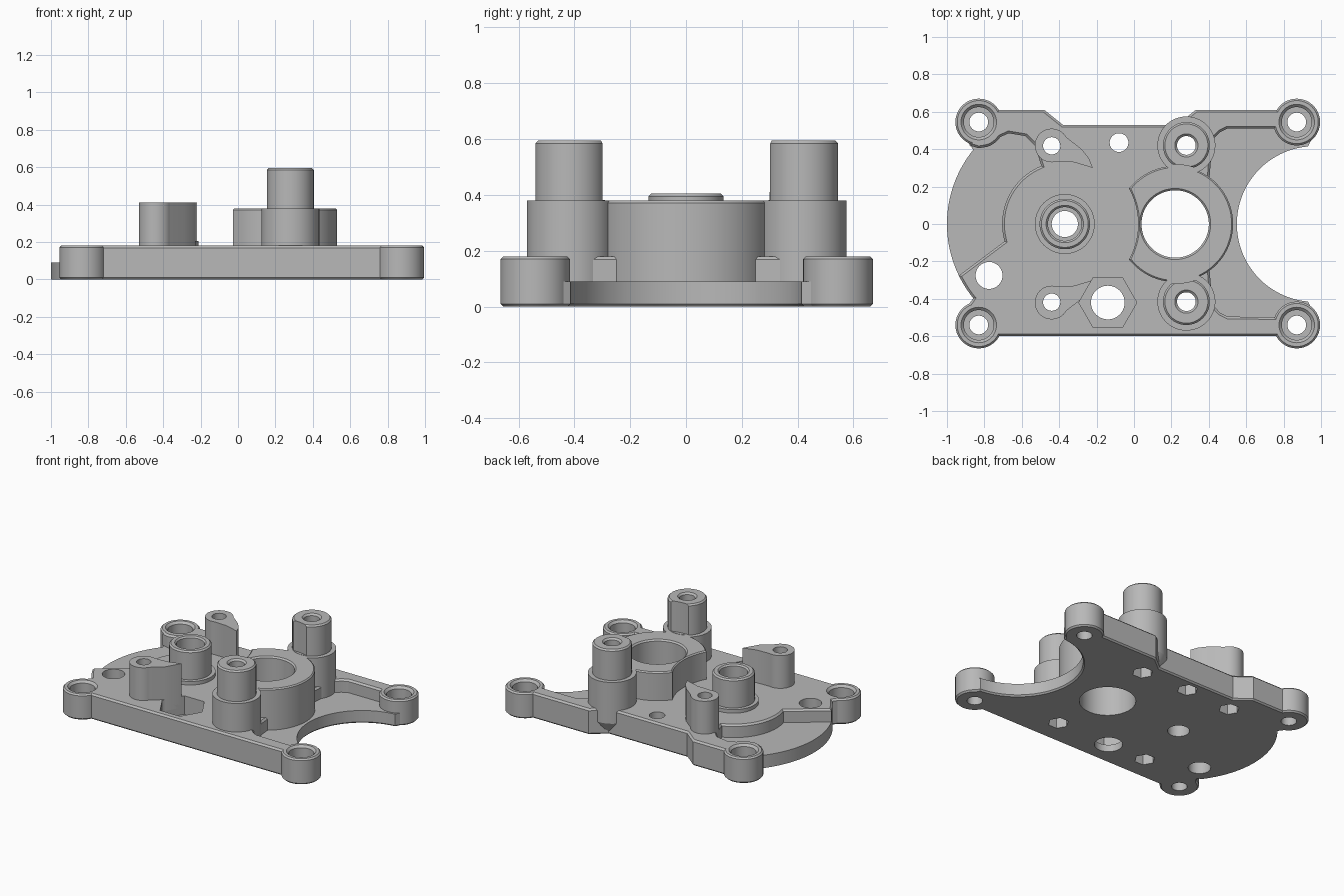
import bpy, bmesh
from math import cos, sin, pi, radians

if "Cube" in bpy.data.objects:
    bpy.data.objects.remove(bpy.data.objects["Cube"], do_unlink=True)

grey = bpy.data.materials.new("machined grey")
grey.use_nodes = True
grey.diffuse_color = (0.48, 0.48, 0.48, 1)
grey.node_tree.nodes["Principled BSDF"].inputs["Base Color"].default_value = (0.48, 0.48, 0.48, 1)


def arc(cx, cy, r, start, end, n=24):
    steps = [radians(start + (end - start) * i / n) for i in range(n + 1)]
    return [(cx + r * cos(a), cy + r * sin(a)) for a in steps]


def add_object(name, bm):
    bmesh.ops.recalc_face_normals(bm, faces=bm.faces)
    mesh = bpy.data.meshes.new(name)
    bm.to_mesh(mesh)
    bm.free()
    mesh.materials.append(grey)
    obj = bpy.data.objects.new(name, mesh)
    bpy.context.scene.collection.objects.link(obj)
    return obj


def prism(name, outline, z0, z1, chamfer_z=None, size=0.012):
    """Extruded outline with an optional chamfer round one end."""
    bm = bmesh.new()
    base = bm.faces.new([bm.verts.new((x, y, z0)) for x, y in outline])
    made = bmesh.ops.extrude_face_region(bm, geom=[base])["geom"]
    for v in made:
        if isinstance(v, bmesh.types.BMVert):
            v.co.z = z1
    if chamfer_z is not None:
        rim = [e for e in bm.edges if all(abs(v.co.z - chamfer_z) < 1e-5 for v in e.verts)]
        bmesh.ops.bevel(bm, geom=rim, offset=size, offset_type='OFFSET', segments=1,
                        profile=0.5, affect='EDGES', clamp_overlap=True)
    return add_object(name, bm)


def lathe(name, centre, profile, sides=64):
    """Closed solid of revolution from (radius, height) points."""
    bm = bmesh.new()
    rings = []
    for r, z in profile:
        rings.append([bm.verts.new((centre[0] + r * cos(2 * pi * i / sides),
                                    centre[1] + r * sin(2 * pi * i / sides), z))
                      for i in range(sides)])
    for low, high in zip(rings, rings[1:]):
        for i in range(sides):
            j = (i + 1) % sides
            bm.faces.new((low[i], low[j], high[j], high[i]))
    bm.faces.new(rings[0][::-1])
    bm.faces.new(rings[-1])
    return add_object(name, bm)


cutters = []
parts = []


def cutter(centre, profile, sides=64):
    obj = lathe("hole_cutter", centre, profile, sides)
    obj.hide_render = True
    cutters.append(obj)
    return obj


def nut_hole(centre, r, top):
    """Bolt hole with a hexagonal recess on the underside."""
    return [cutter(centre, [(r, -0.1), (r, top - 0.012), (r + 0.024, top + 0.012)]),
            cutter(centre, [(0.067, -0.12), (0.067, 0.08)], 6)]


def keep(obj, holes):
    parts.append((obj, holes))


# Corner bosses with counterbored holes
for name, x, y in (("back_left", 0.87, 0.545), ("back_right", -0.83, 0.545),
                   ("front_left", 0.87, -0.54), ("front_right", -0.83, -0.54)):
    hole = cutter((x, y), [(0.05, -0.1), (0.05, 0.085), (0.08, 0.085), (0.08, 0.165), (0.105, 0.19)])
    keep(lathe(name + "_corner_boss", (x, y),
               [(0.115, 0), (0.125, 0.01), (0.125, 0.17), (0.115, 0.18)]), [hole])

# Tall stepped posts, relieved on the side facing the large bore
relief = cutter((0.22, 0), [(0.318, 0.382), (0.318, 0.8)], 96)
cutters.remove(relief)
for name, y in (("back_post", 0.42), ("front_post", -0.415)):
    hole = nut_hole((0.28, y), 0.05, 0.595)
    keep(lathe(name, (0.28, y), [(0.11, 0), (0.155, 0.09), (0.155, 0.38), (0.125, 0.38),
                                 (0.125, 0.585), (0.115, 0.595)]), hole + [relief])

# Large bore collar with a hollowed side
bore = cutter((0.22, 0), [(0.18, -0.1), (0.18, 0.37), (0.2, 0.39)], 96)
collar = arc(0.22, 0, 0.31, -140, 140, 64) + arc(-0.37, 0, 0.392, 29, -29, 20)
keep(prism("bore_collar", collar, 0.05, 0.38, 0.38, 0.008), [bore])

# Central spigot
spigot_hole = cutter((-0.37, 0), [(0.07, -0.1), (0.07, 0.3), (0.09, 0.3), (0.09, 0.395), (0.11, 0.415)])
keep(lathe("spigot", (-0.37, 0), [(0.16, 0.1), (0.16, 0.205), (0.135, 0.205),
                                  (0.135, 0.395), (0.125, 0.405)]), [spigot_hole])

# Hexagonal pocket and plain plate holes
pocket = cutter((-0.14, -0.42), [(0.155, 0.05), (0.155, 0.6)], 6)
cutter((-0.14, -0.42), [(0.09, -0.1), (0.09, 0.1)])
cutter((-0.775, -0.275), [(0.072, -0.1), (0.072, 0.25)])
nut_hole((-0.08, 0.435), 0.05, 0.2)

# Teardrop bosses
teardrop = arc(-0.44, 0.42, 0.09, 30, 285, 36) + [(-0.32, 0.33), (-0.22, 0.30),
                                                   (-0.24, 0.35), (-0.28, 0.40)]
for name, side in (("back_teardrop_boss", 1), ("front_teardrop_boss", -1)):
    hole = nut_hole((-0.44, 0.418 * side), 0.046, 0.43)
    boss = prism(name, [(x, y * side) for x, y in teardrop], 0.1, 0.41)
    keep(boss, hole + ([pocket] if side < 0 else []))

# Lower plate layer: full outline with round end and round cutout
back_edge = [(0.87, 0.61), (0.33, 0.61), (0.23, 0.53), (-0.38, 0.53), (-0.48, 0.61), (-0.83, 0.61)]
front_edge = [(-0.83, -0.60), (0.87, -0.60)]
floor = (front_edge + [(0.96, -0.47)] + arc(0.966, 0, 0.416, -95, -265, 48) + [(0.96, 0.47)]
         + back_edge + [(-0.89, 0.44)] + arc(-0.37, 0, 0.63, 141, 219, 40) + [(-0.89, -0.44)])
keep(prism("plate_floor", floor, 0, 0.09, 0, 0.01), cutters)

# Upper plate layer: stops short of the round end and the cutout
deck = (front_edge + [(0.87, -0.50), (0.50, -0.495), (0.46, -0.475), (0.42, -0.43), (0.40, -0.2),
                      (0.40, 0.2), (0.42, 0.45), (0.46, 0.49), (0.50, 0.51), (0.87, 0.51)]
        + back_edge + [(-0.88, 0.42), (-0.83, 0.405)] + arc(-0.83, 0.545, 0.14, -70, -35, 6)
        + [(-0.67, 0.485), (-0.58, 0.47), (-0.53, 0.42)]
        + arc(-0.37, 0, 0.335, 112, 196, 30) + arc(-0.37, 0, 0.63, 206, 219, 6) + [(-0.89, -0.44)])
keep(prism("plate_deck", deck, 0.09, 0.18, 0.18, 0.012), cutters)

# Cut the holes, then smooth the round walls
for obj, holes in parts:
    for hole in holes:
        mod = obj.modifiers.new("hole", 'BOOLEAN')
        mod.operation = 'DIFFERENCE'
        mod.solver = 'EXACT'
        mod.object = hole
bpy.context.view_layer.update()
graph = bpy.context.evaluated_depsgraph_get()
for obj, holes in parts:
    mesh = bpy.data.meshes.new_from_object(obj.evaluated_get(graph))
    obj.modifiers.clear()
    obj.data = mesh
    for poly in mesh.polygons:
        poly.use_smooth = True
    mesh.set_sharp_from_angle(angle=radians(25))
for obj in cutters + [relief]:
    bpy.data.objects.remove(obj, do_unlink=True)
